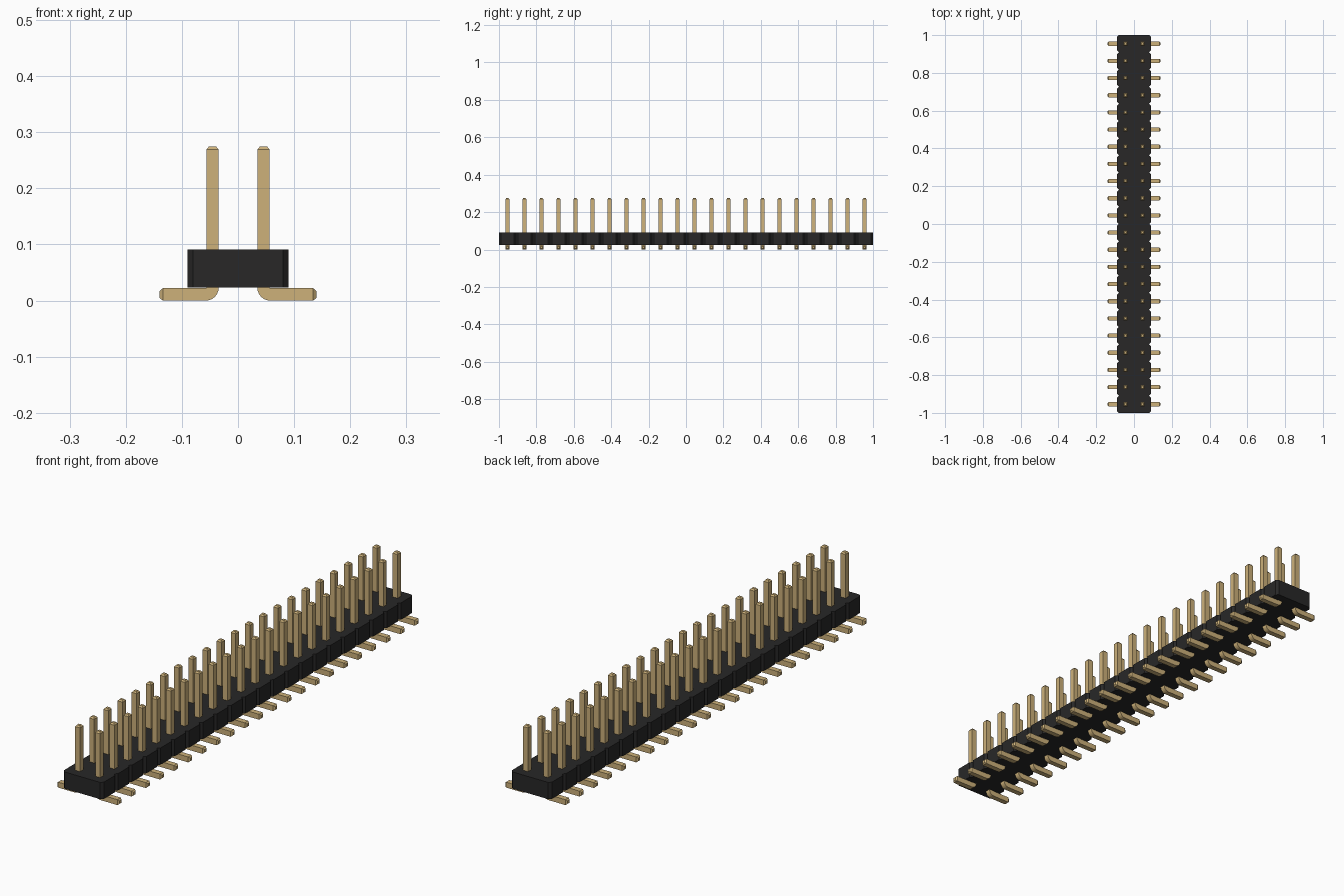
import bpy, bmesh
from math import sin, cos, pi
from mathutils import Vector

cube = bpy.data.objects.get("Cube")
if cube:
    bpy.data.objects.remove(cube, do_unlink=True)

COUNT = 22                # pins per row
PITCH = 2.0 / COUNT
PIN = 0.022               # pin thickness
ROW_X = PITCH / 2         # row offset from the centre


def make_material(name, color):
    mat = bpy.data.materials.new(name)
    mat.use_nodes = True
    mat.diffuse_color = (*color, 1)
    bsdf = mat.node_tree.nodes["Principled BSDF"]
    bsdf.inputs["Base Color"].default_value = (*color, 1)
    bsdf.inputs["Roughness"].default_value = 0.6
    return mat


black = make_material("black plastic", (0.021, 0.0205, 0.0205))
gold = make_material("pale gold metal", (0.61, 0.44, 0.195))


def finish(bm, name, mat):
    bmesh.ops.recalc_face_normals(bm, faces=bm.faces)
    mesh = bpy.data.meshes.new(name)
    bm.to_mesh(mesh)
    bm.free()
    mesh.materials.append(mat)
    obj = bpy.data.objects.new(name, mesh)
    bpy.context.collection.objects.link(obj)
    return obj


# Housing: row of chamfered cells extruded upward
def build_housing(half_width=0.09, chamfer=0.01, bottom=0.023, top=0.091):
    side = []
    for i in range(COUNT):
        y = -1 + i * PITCH
        side += [(half_width - chamfer, y),
                 (half_width, y + chamfer),
                 (half_width, y + PITCH - chamfer)]
    side.append((half_width - chamfer, 1.0))
    outline = side + [(-x, y) for x, y in reversed(side)]
    bm = bmesh.new()
    base = bm.faces.new([bm.verts.new((x, y, bottom)) for x, y in outline])
    grown = bmesh.ops.extrude_face_region(bm, geom=[base], use_keep_orig=True)
    verts = [v for v in grown["geom"] if isinstance(v, bmesh.types.BMVert)]
    bmesh.ops.translate(bm, verts=verts, vec=(0, 0, top - bottom))
    return finish(bm, "housing", black)


# Pin: square bar swept down, around a bend and outward, with tapered tips
def pin_stations(height=0.275, reach=0.14, taper=0.006, steps=6):
    h = PIN / 2
    inner = 0.001
    bend = Vector((ROW_X + h + inner, 0, PIN + inner))
    up, out = Vector((0, 0, 1)), Vector((1, 0, 0))
    # each station: centre, thickness direction, scale
    path = [(Vector((ROW_X, 0, height)), out, 0.55),
            (Vector((ROW_X, 0, height - taper)), out, 1)]
    for k in range(steps + 1):
        a = k / steps * pi / 2
        radial = Vector((cos(a), 0, sin(a)))
        path.append((bend - radial * (h + inner), radial, 1))
    path += [(Vector((reach - taper, 0, h)), up, 1),
             (Vector((reach, 0, h)), up, 0.55)]
    return path


def sweep_pin(bm, y, mirror):
    h = PIN / 2
    rings = []
    for centre, across, scale in pin_stations():
        ring = []
        for u, v in ((-1, -1), (1, -1), (1, 1), (-1, 1)):
            p = centre + across * u * h * scale
            ring.append(bm.verts.new((p.x * mirror, y + v * h * scale, p.z)))
        rings.append(ring)
    for a, b in zip(rings, rings[1:]):
        for j in range(4):
            k = (j + 1) % 4
            bm.faces.new((a[j], a[k], b[k], b[j]))
    bm.faces.new(rings[0])
    bm.faces.new(rings[-1])


def build_pin_row(name, mirror):
    bm = bmesh.new()
    for i in range(COUNT):
        sweep_pin(bm, -1 + (i + 0.5) * PITCH, mirror)
    return finish(bm, name, gold)


build_housing()
for row_name, sign in (("left_pin_row", 1), ("right_pin_row", -1)):
    row = build_pin_row(row_name, sign)
    bpy.ops.object.select_all(action='DESELECT')
    row.select_set(True)
    bpy.context.view_layer.objects.active = row
    bpy.ops.object.shade_smooth_by_angle(angle=0.35)
